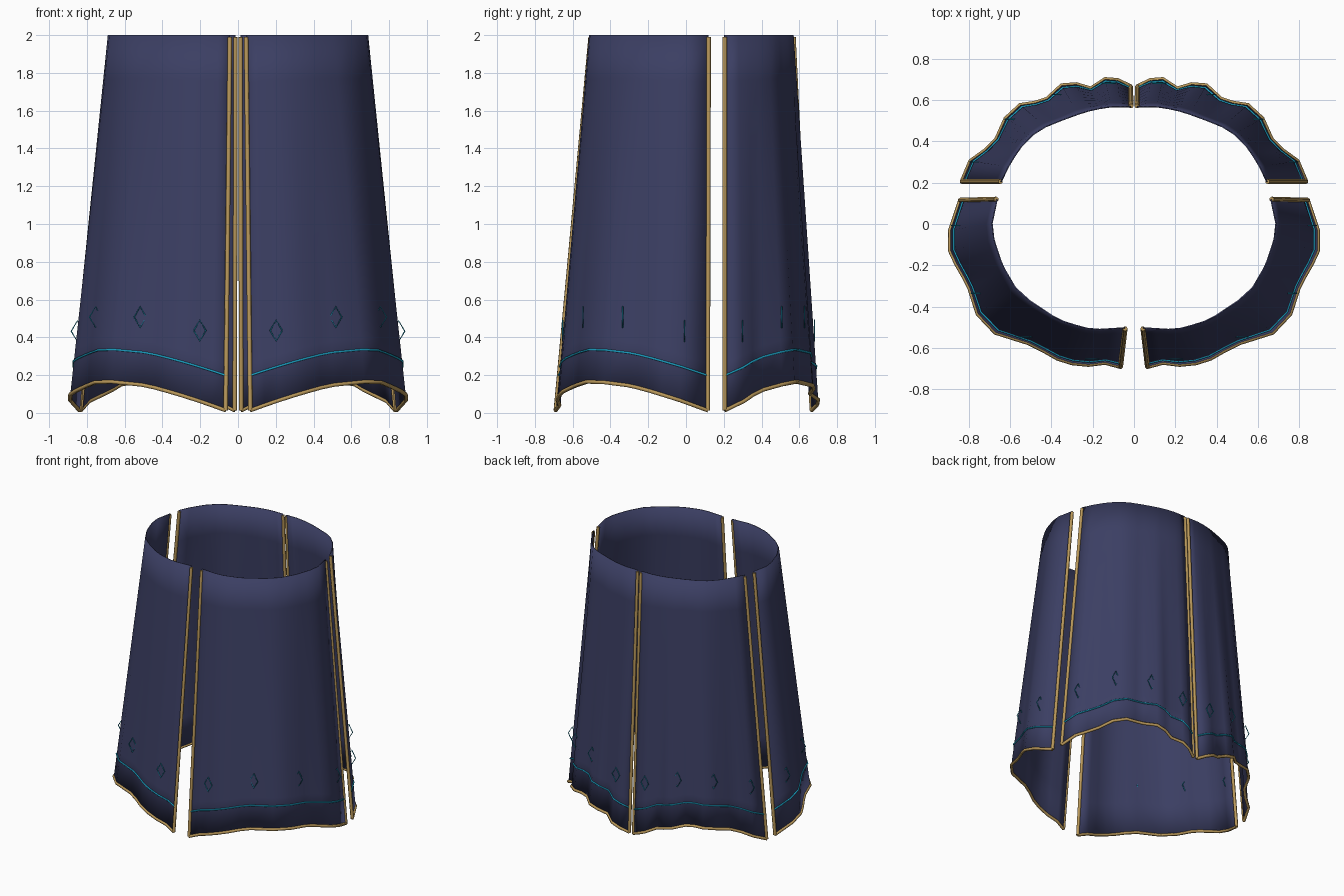
import bpy
import math
from mathutils import Vector

if "Cube" in bpy.data.objects:
    bpy.data.objects.remove(bpy.data.objects["Cube"])


def material(name, rgb):
    m = bpy.data.materials.new(name)
    m.diffuse_color = (*rgb, 1)
    m.use_nodes = True
    m.node_tree.nodes["Principled BSDF"].inputs["Base Color"].default_value = m.diffuse_color
    return m


NAVY = material("navy cloth", (0.044, 0.049, 0.125))
GOLD = material("gold trim", (0.48, 0.31, 0.10))
CYAN = material("cyan thread", (0.012, 0.36, 0.56))

# Hem and waist outlines of the right-hand panels, seen from above
FRONT_HEM = [(.065, -.69), (.14, -.67), (.22, -.68), (.30, -.672), (.37, -.65), (.44, -.61),
             (.51, -.575), (.67, -.525), (.755, -.435), (.795, -.31), (.82, -.26), (.86, -.19),
             (.888, -.13), (.888, -.03), (.84, .115)]
FRONT_WAIST = [(.043, -.505), (.20, -.515), (.33, -.48), (.45, -.42), (.57, -.32),
               (.64, -.20), (.68, -.08), (.69, .0), (.665, .12)]
BACK_HEM = [(.017, .665), (.08, .695), (.14, .70), (.21, .655), (.28, .675), (.35, .67), (.42, .605),
            (.48, .585), (.55, .575), (.62, .51), (.665, .41), (.72, .355), (.79, .305), (.832, .205)]
BACK_WAIST = [(.014, .57), (.13, .57), (.24, .545), (.35, .505), (.46, .46),
              (.53, .40), (.60, .30), (.645, .205)]
ROWS = 8


def lengths(pts):
    """Running length along an outline, scaled to 0..1."""
    out = [0.0]
    for a, b in zip(pts, pts[1:]):
        out.append(out[-1] + math.dist(a, b))
    return [s / out[-1] for s in out]


def along(pts, t):
    """Point on an outline at fraction t."""
    ts = lengths(pts)
    for i in range(len(pts) - 1):
        if t <= ts[i + 1] + 1e-6:
            f = (t - ts[i]) / (ts[i + 1] - ts[i])
            return Vector(pts[i]).lerp(Vector(pts[i + 1]), f)
    return Vector(pts[-1])


def surface(hem, waist, side, t, v):
    """Point on a panel: t runs along the hem, v from hem to waist."""
    a, b = along(hem, t), along(waist, t)
    z0 = 0.013 + 0.152 * math.sin(math.pi * t)
    p = a.lerp(b, v)
    return Vector((side * p.x, p.y, z0 + (2 - z0) * v))


def tube(name, paths, radius, mat, closed=False):
    """Thin cord following one or more paths."""
    cu = bpy.data.curves.new(name, 'CURVE')
    cu.dimensions = '3D'
    cu.bevel_depth = radius
    cu.bevel_resolution = 1
    cu.use_fill_caps = True
    for pts in paths:
        sp = cu.splines.new('POLY')
        sp.points.add(len(pts) - 1)
        for q, p in zip(sp.points, pts):
            q.co = (*p, 1)
        sp.use_cyclic_u = closed
    cu.materials.append(mat)
    ob = bpy.data.objects.new(name, cu)
    bpy.context.collection.objects.link(ob)
    bpy.ops.object.select_all(action='DESELECT')
    ob.select_set(True)
    bpy.context.view_layer.objects.active = ob
    bpy.ops.object.convert(target='MESH')


def panel(name, hem, waist, side, flip):
    ts = lengths(hem)
    n = len(ts)

    def at(t, v):
        return surface(hem, waist, side, t, v)

    # Cloth
    verts = [at(t, r / ROWS) for r in range(ROWS + 1) for t in ts]
    faces = []
    for r in range(ROWS):
        for c in range(n - 1):
            i = r * n + c
            f = (i, i + 1, i + n + 1, i + n)
            faces.append(f[::-1] if flip else f)
    me = bpy.data.meshes.new(name)
    me.from_pydata(verts, [], faces)
    me.materials.append(NAVY)
    ob = bpy.data.objects.new(name, me)
    bpy.context.collection.objects.link(ob)
    bpy.ops.object.select_all(action='DESELECT')
    ob.select_set(True)
    bpy.context.view_layer.objects.active = ob
    bpy.ops.object.shade_smooth_by_angle(angle=math.radians(50))
    sol = ob.modifiers.new("thickness", 'SOLIDIFY')
    sol.thickness = 0.006

    # Gold edging on hem and both open sides
    tube(name + "_hem_trim", [[at(t, 0) for t in ts]], 0.011, GOLD)
    tube(name + "_edge_trim", [[at(t, 0), at(t, 0.9945)] for t in (0, 1)], 0.012, GOLD)

    # Stitched line above the hem
    def outward(p, d):
        return p + Vector((p.x, p.y, 0)).normalized() * d
    tube(name + "_stitch_line", [[outward(at(t, .093), .002) for t in ts]], 0.006, CYAN)

    # Small diamond outlines, all facing forward
    rings = []
    for t in (.11, .37, .63, .9):
        c = outward(at(t, .192), .006)
        rings.append([c + Vector(d) for d in ((0, 0, .055), (.032, 0, 0), (0, 0, -.055), (-.032, 0, 0))])
    tube(name + "_diamonds", rings, 0.0035, CYAN, closed=True)


for side, label in ((1, "right"), (-1, "left")):
    panel("front_" + label + "_panel", FRONT_HEM, FRONT_WAIST, side, side < 0)
    panel("back_" + label + "_panel", BACK_HEM, BACK_WAIST, side, side > 0)
